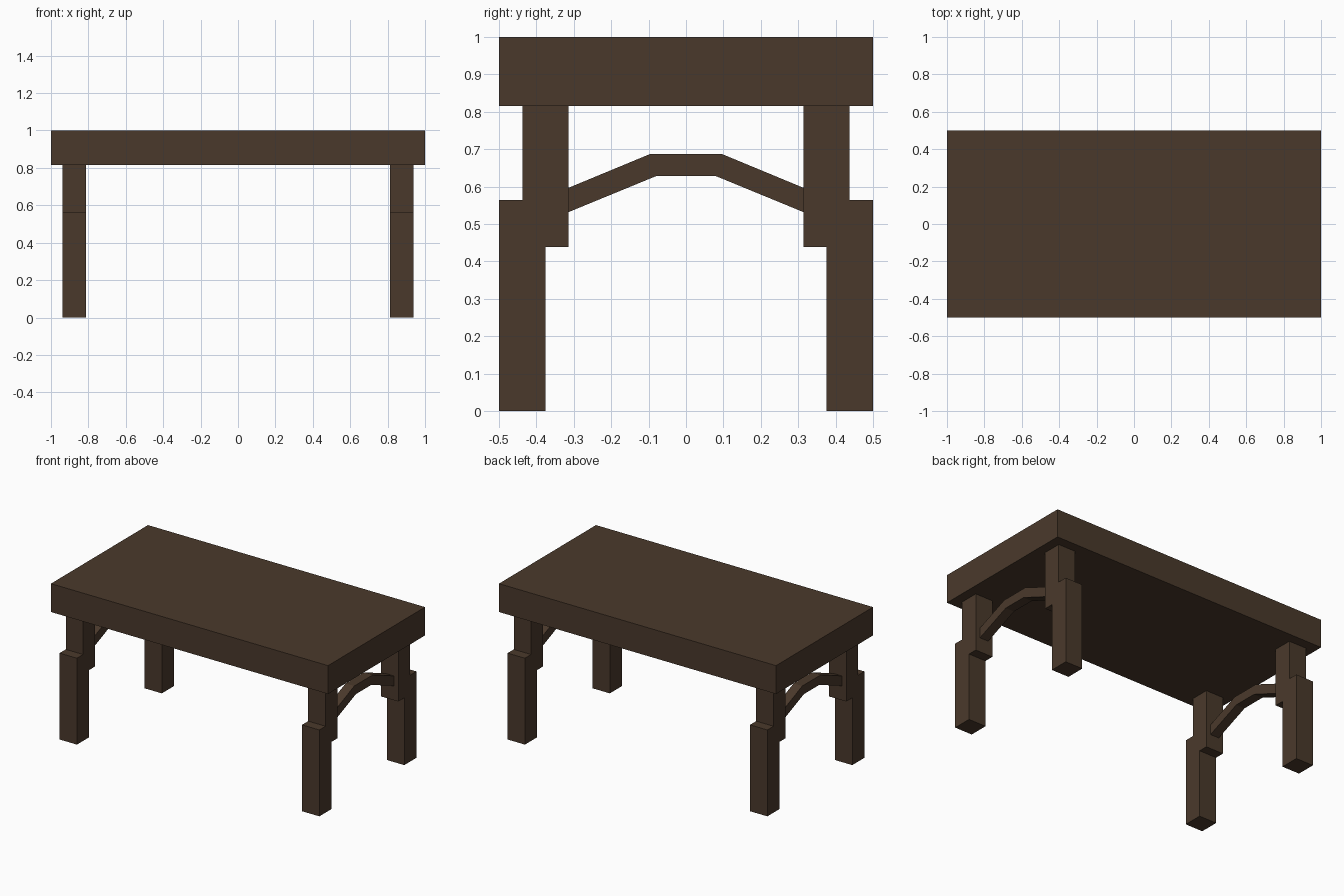
import bpy
import bmesh

cube = bpy.data.objects.get("Cube")
if cube:
    bpy.data.objects.remove(cube, do_unlink=True)

# Single dark wood colour
WOOD = (0.0685, 0.0409, 0.0242, 1.0)
wood = bpy.data.materials.new("dark_wood")
wood.use_nodes = True
wood.diffuse_color = WOOD
bsdf = next(n for n in wood.node_tree.nodes if n.type == 'BSDF_PRINCIPLED')
bsdf.inputs["Base Color"].default_value = WOOD


def extrude_profile(name, profile, x0, x1):
    """Extrude a closed (y, z) profile along x from x0 to x1."""
    bm = bmesh.new()
    face = bm.faces.new([bm.verts.new((x0, y, z)) for y, z in profile])
    out = bmesh.ops.extrude_face_region(bm, geom=[face])
    moved = [g for g in out["geom"] if isinstance(g, bmesh.types.BMVert)]
    bmesh.ops.translate(bm, verts=moved, vec=(x1 - x0, 0, 0))
    bmesh.ops.recalc_face_normals(bm, faces=bm.faces)
    mesh = bpy.data.meshes.new(name)
    bm.to_mesh(mesh)
    bm.free()
    mesh.materials.append(wood)
    obj = bpy.data.objects.new(name, mesh)
    bpy.context.collection.objects.link(obj)
    return obj


TOP_Z = 0.815      # underside of the table top
LEG_X = 0.875      # leg centre line
LEG_W = 0.125      # leg thickness
BRACE_W = 0.0625   # brace thickness

# Thick table top
extrude_profile("table_top",
                [(-0.5, TOP_Z), (0.5, TOP_Z), (0.5, 1.0), (-0.5, 1.0)], -1.0, 1.0)

# Stepped leg: lower post outside, upper post set inward
leg = [(0.375, 0.0), (0.5, 0.0), (0.5, 0.5635), (0.4365, 0.5635),
       (0.4365, TOP_Z), (0.3135, TOP_Z), (0.3135, 0.4385), (0.375, 0.4385)]

# Arched brace between the legs of each end
half = [(0.3135, 0.597), (0.095, 0.6875), (0.08, 0.628), (0.3135, 0.532)]
brace = [half[0], half[1], (-half[1][0], half[1][1]), (-half[0][0], half[0][1]),
         (-half[3][0], half[3][1]), (-half[2][0], half[2][1]), half[2], half[3]]

for sx, side in ((1, "left"), (-1, "right")):
    cx = sx * LEG_X
    for sy, end in ((-1, "front"), (1, "back")):
        extrude_profile(f"{end}_{side}_leg", [(sy * y, z) for y, z in leg],
                        cx - LEG_W / 2, cx + LEG_W / 2)
    extrude_profile(f"{side}_brace", brace, cx - BRACE_W / 2, cx + BRACE_W / 2)
